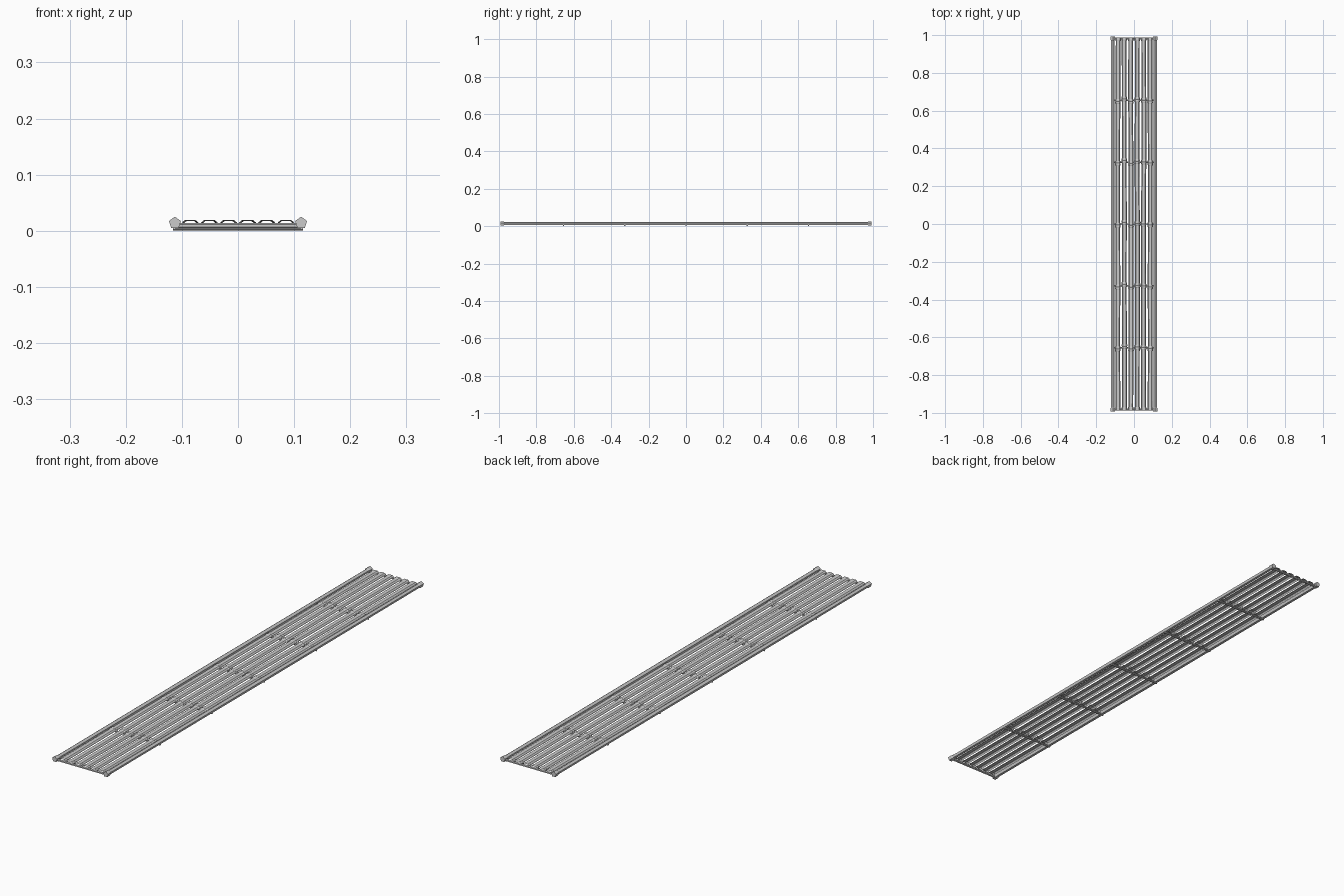
import bpy, bmesh, math, random

if "Cube" in bpy.data.objects:
    bpy.data.objects.remove(bpy.data.objects["Cube"])
random.seed(4)
NODES = [-0.655, -0.328, 0.0, 0.328, 0.655]


def loft(name, rings, closed=True, caps=True):
    """Skin a list of equal-length point rings."""
    bm = bmesh.new()
    rows = [[bm.verts.new(p) for p in r] for r in rings]
    n = len(rows[0])
    for a, b in zip(rows, rows[1:]):
        for i in range(n if closed else n - 1):
            j = (i + 1) % n
            bm.faces.new((a[i], a[j], b[j], b[i]))
    if closed and caps:
        bm.faces.new(rows[0])
        bm.faces.new(rows[-1])
    bmesh.ops.recalc_face_normals(bm, faces=bm.faces)
    # open shells must face upward
    if not closed and sum(f.normal.z for f in bm.faces) < 0:
        bmesh.ops.reverse_faces(bm, faces=bm.faces)
    me = bpy.data.meshes.new(name)
    bm.to_mesh(me)
    bm.free()
    ob = bpy.data.objects.new(name, me)
    bpy.context.collection.objects.link(ob)
    return ob


def pent(r, sides=5):
    return [(r * math.sin(2 * math.pi * i / sides), r * math.cos(2 * math.pi * i / sides))
            for i in range(sides)]


# side poles with thicker knobs at the ends
for label, s in (("left", -1), ("right", 1)):
    stations = [(-0.993, 0.0112), (-0.975, 0.0112), (-0.97, 0.0085), (0, 0.0095),
                (0.97, 0.0085), (0.975, 0.0112), (0.993, 0.0112)]
    loft(label + "_side_pole",
         [[(s * 0.1125 + a * s, y, 0.0138 + b) for a, b in pent(r)] for y, r in stations])

# round cross bars beneath the slats, and the two end bars
for i, y in enumerate([-0.982] + NODES + [0.982]):
    end = abs(y) > 0.9
    z, r, half = (0.0090, 0.005, 0.112) if end else (0.0045, 0.0045, 0.116)
    loft("end_bar" if end else "cross_bar",
         [[(x, y + a, z + b) for a, b in pent(r, 6)] for x in (-half, half)])

# split bamboo slats: open arched strips with raised double rings at each joint
for k in range(6):
    cx = -0.085 + 0.034 * k
    jit = random.uniform(-0.012, 0.012)
    stations = [(-0.985, 1.0), (-0.972, 1.0), (-0.968, 0.88)]
    for y in NODES:
        c = y + jit
        stations += [(c - 0.013, 0.88), (c - 0.009, 1.04), (c - 0.003, 1.04), (c, 0.9),
                     (c + 0.003, 1.04), (c + 0.009, 1.04), (c + 0.013, 0.88)]
    stations += [(0.968, 0.88), (0.972, 1.0), (0.985, 1.0)]
    rings = []
    wob = 0
    for n, (y, s) in enumerate(stations):
        if n % 7 == 3:
            wob = random.uniform(-0.0015, 0.0015)
        w = 0.0145 * s
        rings.append([(cx + wob + x * w, y, 0.0105 + h * s)
                      for x, h in ((-1, 0), (-0.9, 0.0045), (-0.6, 0.008),
                                   (0.6, 0.008), (0.9, 0.0045), (1, 0))])
    loft("slat_%d" % (k + 1), rings, closed=False)
